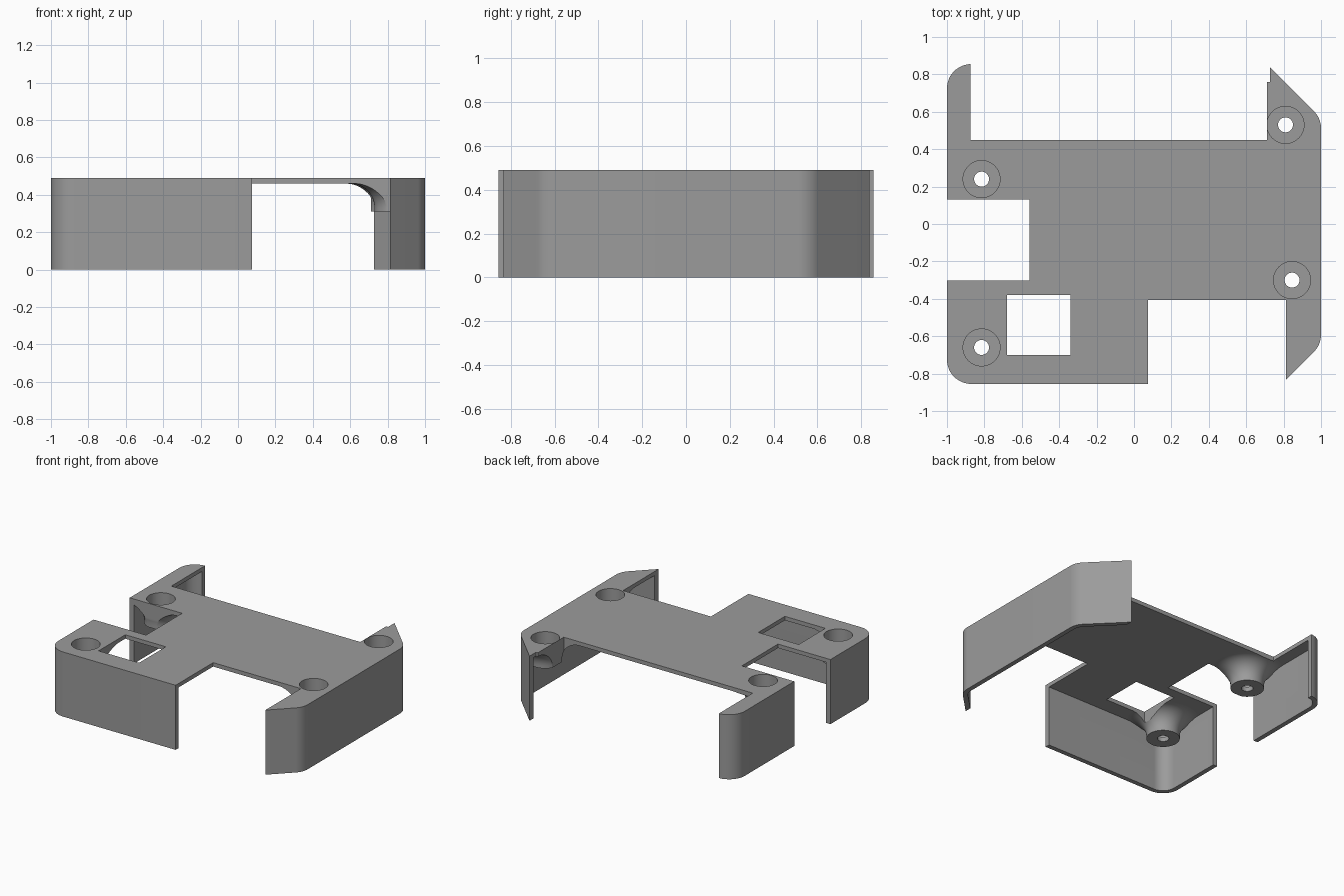
import bpy, bmesh, math
from mathutils import Vector

if "Cube" in bpy.data.objects:
    bpy.data.objects.remove(bpy.data.objects["Cube"])

H, TOP, PLATE, WALL = 0.855, 0.49, 0.46, 0.035

grey = bpy.data.materials.new("grey plastic")
grey.diffuse_color = (0.33, 0.33, 0.33, 1)
grey.use_nodes = True
grey.node_tree.nodes["Principled BSDF"].inputs["Base Color"].default_value = grey.diffuse_color


def make(name, bm):
    bmesh.ops.recalc_face_normals(bm, faces=bm.faces[:])
    me = bpy.data.meshes.new(name)
    bm.to_mesh(me)
    bm.free()
    me.materials.append(grey)
    ob = bpy.data.objects.new(name, me)
    bpy.context.collection.objects.link(ob)
    return ob


def prism(name, pts, z0, z1):
    bm = bmesh.new()
    face = bm.faces.new([bm.verts.new((p[0], p[1], z0)) for p in pts])
    ext = bmesh.ops.extrude_face_region(bm, geom=[face])
    verts = [g for g in ext["geom"] if isinstance(g, bmesh.types.BMVert)]
    bmesh.ops.translate(bm, verts=verts, vec=(0, 0, z1 - z0))
    return make(name, bm)


def box(name, x0, x1, y0, y1, z0=-0.2, z1=0.7):
    return prism(name, [(x0, y0), (x1, y0), (x1, y1), (x0, y1)], z0, z1)


def lathe(name, profile, x, y, n=48):
    # closed solid of revolution from (radius, z) points
    bm = bmesh.new()
    rings = [[bm.verts.new((x + r * math.cos(2 * math.pi * i / n),
                            y + r * math.sin(2 * math.pi * i / n), z))
              for i in range(n)] for r, z in profile]
    for a, b in zip(rings, rings[1:]):
        for i in range(n):
            j = (i + 1) % n
            bm.faces.new((a[i], a[j], b[j], b[i]))
    bm.faces.new(rings[0])
    bm.faces.new(rings[-1])
    return make(name, bm)


def outline(t):
    # case outline inset by t: two rounded left corners, two chamfered right ones
    k, x, y = t * math.sqrt(2), 1 - t, H - t
    corners = [(-x, -y, 0.13), (1.645 - k - y, -y, 0), (x, x - 1.645 + k, 0.13),
               (x, 1.565 - k - x, 0.13), (1.565 - k - y, y, 0), (-x, y, 0.13)]
    pts = []
    for i, (cx, cy, r) in enumerate(corners):
        c = Vector((cx, cy))
        if r == 0:
            pts.append(c)
            continue
        r -= t
        u = (Vector(corners[i - 1][:2]) - c).normalized()
        v = (Vector(corners[(i + 1) % 6][:2]) - c).normalized()
        half = u.angle(v) / 2
        centre = c + (u + v).normalized() * (r / math.sin(half))
        a = c + u * (r / math.tan(half)) - centre
        sweep = math.pi - 2 * half
        for s in range(13):
            w = sweep * s / 12
            pts.append(centre + Vector((a.x * math.cos(w) - a.y * math.sin(w),
                                        a.x * math.sin(w) + a.y * math.cos(w))))
    return pts


def boolean(ob, tool, op):
    m = ob.modifiers.new(op, 'BOOLEAN')
    m.operation, m.object, m.solver = op, tool, 'EXACT'
    bpy.context.view_layer.objects.active = ob
    bpy.ops.object.modifier_apply(modifier=m.name)
    bpy.data.objects.remove(tool)


# hollow cover: thin top plate with a skirt wall
case = prism("case_cover", outline(0), 0, TOP)
boolean(case, prism("cavity", outline(WALL), -0.2, PLATE), 'DIFFERENCE')

# flared screw bosses under the plate, trimmed to the outline
screws = [(-0.815, 0.24), (-0.815, -0.66), (0.81, 0.53), (0.845, -0.3)]
flare = [(0.115, 0.31)] + [(0.245 - 0.13 * math.cos(a), 0.33 + 0.13 * math.sin(a))
                           for a in [math.pi / 2 * i / 12 for i in range(13)]]
flare.append((0.245, 0.475))
for x, y in screws:
    boss = lathe("screw_boss", flare, x, y)
    boolean(boss, prism("trim", outline(0.012), -0.2, 0.7), 'INTERSECT')
    boolean(case, boss, 'UNION')

# screw holes with wide head recesses
for x, y in screws:
    boolean(case, lathe("screw_hole", [(0.04, 0.2), (0.04, 0.345), (0.099, 0.345),
                                       (0.099, 0.6)], x, y), 'DIFFERENCE')

# connector openings cut through the plate and skirt
for x0, x1, y0, y1 in [(-0.875, 0.711, 0.45, 1.2), (0.70, 0.727, 0.76, 1.2),
                       (-1.2, -0.56, -0.303, 0.13), (0.075, 0.812, -1.2, -0.405),
                       (-0.68, -0.34, -0.70, -0.38)]:
    boolean(case, box("opening", x0, x1, y0, y1), 'DIFFERENCE')

# smooth the curves, keep the edges crisp
bpy.ops.object.select_all(action='DESELECT')
case.select_set(True)
bpy.context.view_layer.objects.active = case
bpy.ops.object.shade_smooth_by_angle(angle=math.radians(30))
